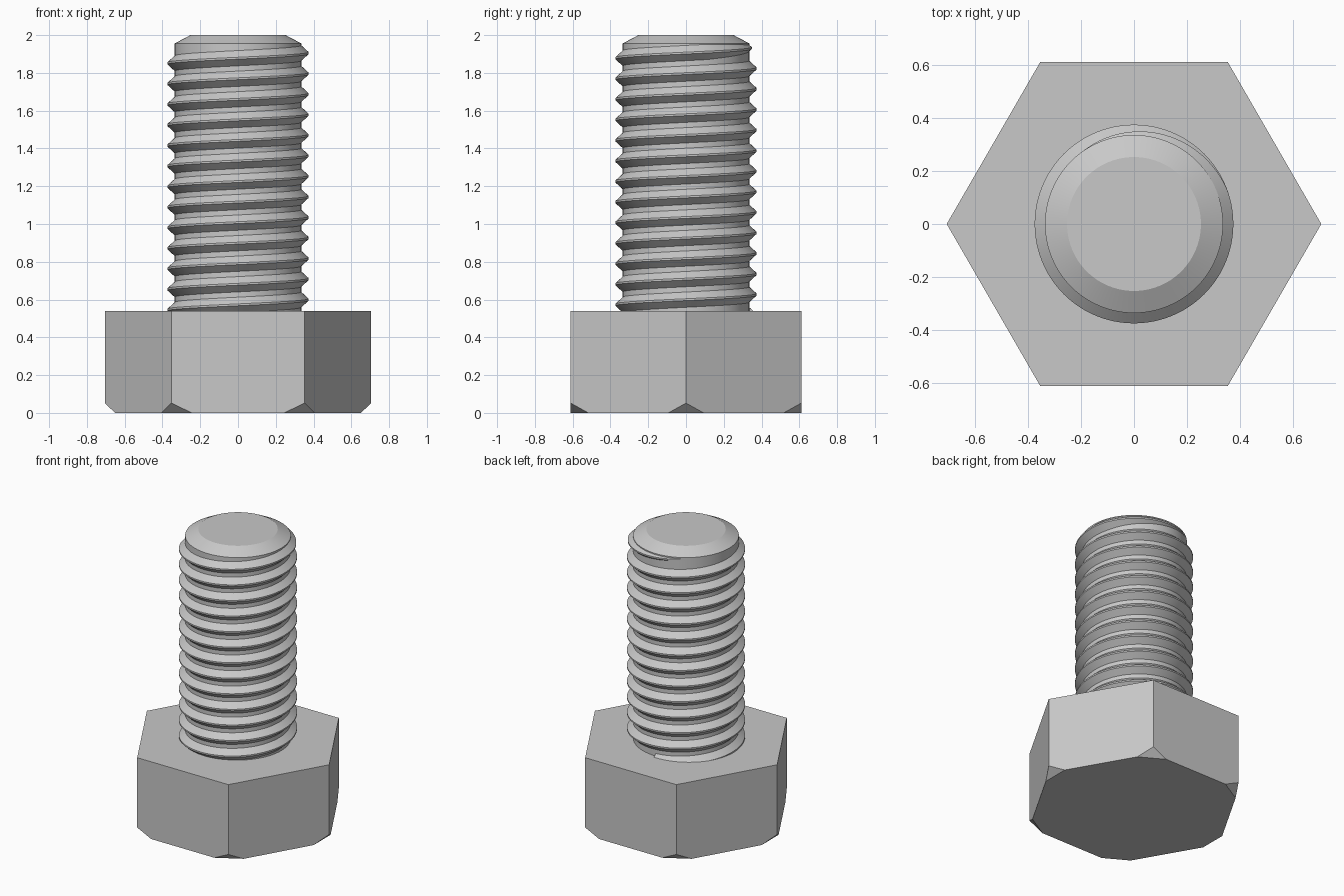
import bpy, bmesh, math
from mathutils import Vector

cube = bpy.data.objects.get("Cube")
if cube:
    bpy.data.objects.remove(cube, do_unlink=True)

SEG = 96                # steps per turn, shared by shank and thread
ROOT, CREST = 0.335, 0.374
PITCH = 0.1088
HEAD_R, HEAD_H = 0.705, 0.54

steel = bpy.data.materials.new("grey steel")
steel.use_nodes = True
steel.diffuse_color = (0.58, 0.58, 0.58, 1)
steel.node_tree.nodes["Principled BSDF"].inputs["Base Color"].default_value = steel.diffuse_color


def finish(bm, name, smooth=False):
    bmesh.ops.recalc_face_normals(bm, faces=bm.faces[:])
    mesh = bpy.data.meshes.new(name)
    bm.to_mesh(mesh)
    bm.free()
    mesh.materials.append(steel)
    obj = bpy.data.objects.new(name, mesh)
    bpy.context.collection.objects.link(obj)
    if smooth:
        bpy.ops.object.select_all(action="DESELECT")
        obj.select_set(True)
        bpy.context.view_layer.objects.active = obj
        bpy.ops.object.shade_smooth_by_angle(angle=math.radians(20))
    return obj


def polar(r, a, z):
    return Vector((r * math.cos(a), r * math.sin(a), z))


def skin(bm, rings, closed):
    # Bridge neighbouring rings of vertices with quads and cap both ends
    n = len(rings[0])
    for low, high in zip(rings, rings[1:]):
        for i in range(n):
            j = (i + 1) % n
            bm.faces.new((low[i], low[j], high[j], high[i]))
    if closed:
        bm.faces.new(rings[0][::-1])
        bm.faces.new(rings[-1])


# Hexagonal head with a slanted flat cut at each lower corner
bm = bmesh.new()
skin(bm, [[bm.verts.new(polar(HEAD_R, math.tau * i / 6, z)) for i in range(6)]
          for z in (0, HEAD_H)], True)
for i in range(6):
    a = math.tau * i / 6
    cut = bmesh.ops.bisect_plane(
        bm, geom=bm.verts[:] + bm.edges[:] + bm.faces[:], dist=1e-5,
        plane_co=polar(HEAD_R, a, 0.052), plane_no=polar(1, a, -1.04), clear_outer=True)
    edges = [e for e in cut["geom_cut"] if isinstance(e, bmesh.types.BMEdge)]
    bmesh.ops.holes_fill(bm, edges=edges, sides=0)
finish(bm, "hex_head")

# Shank core with a chamfered tip
bm = bmesh.new()
profile = [(ROOT, HEAD_H - 0.02), (ROOT, 1.956), (0.252, 2.0)]
skin(bm, [[bm.verts.new(polar(r, math.tau * i / SEG, z)) for i in range(SEG)]
          for r, z in profile], True)
finish(bm, "shank", True)

# Right-handed thread ridge that runs out near the tip
bm = bmesh.new()
rings = []
fade_start, fade_end = math.radians(20), math.radians(125)
first = -SEG * 13 + SEG // 4
for k in range(first, int(SEG * fade_end / math.tau) + 1):
    a = math.tau * k / SEG
    z = 1.905 + PITCH * k / SEG
    s = min(1, max(0, (fade_end - a) / (fade_end - fade_start)))
    r = ROOT + (CREST - ROOT) * s
    flat, foot = 0.005, 0.007 + 0.038 * s
    section = [(ROOT - 0.005, -foot), (r, -flat), (r, flat), (ROOT - 0.005, foot)]
    rings.append([bm.verts.new(polar(rr, a, z + dz)) for rr, dz in section])
skin(bm, rings, True)
finish(bm, "thread", True)
